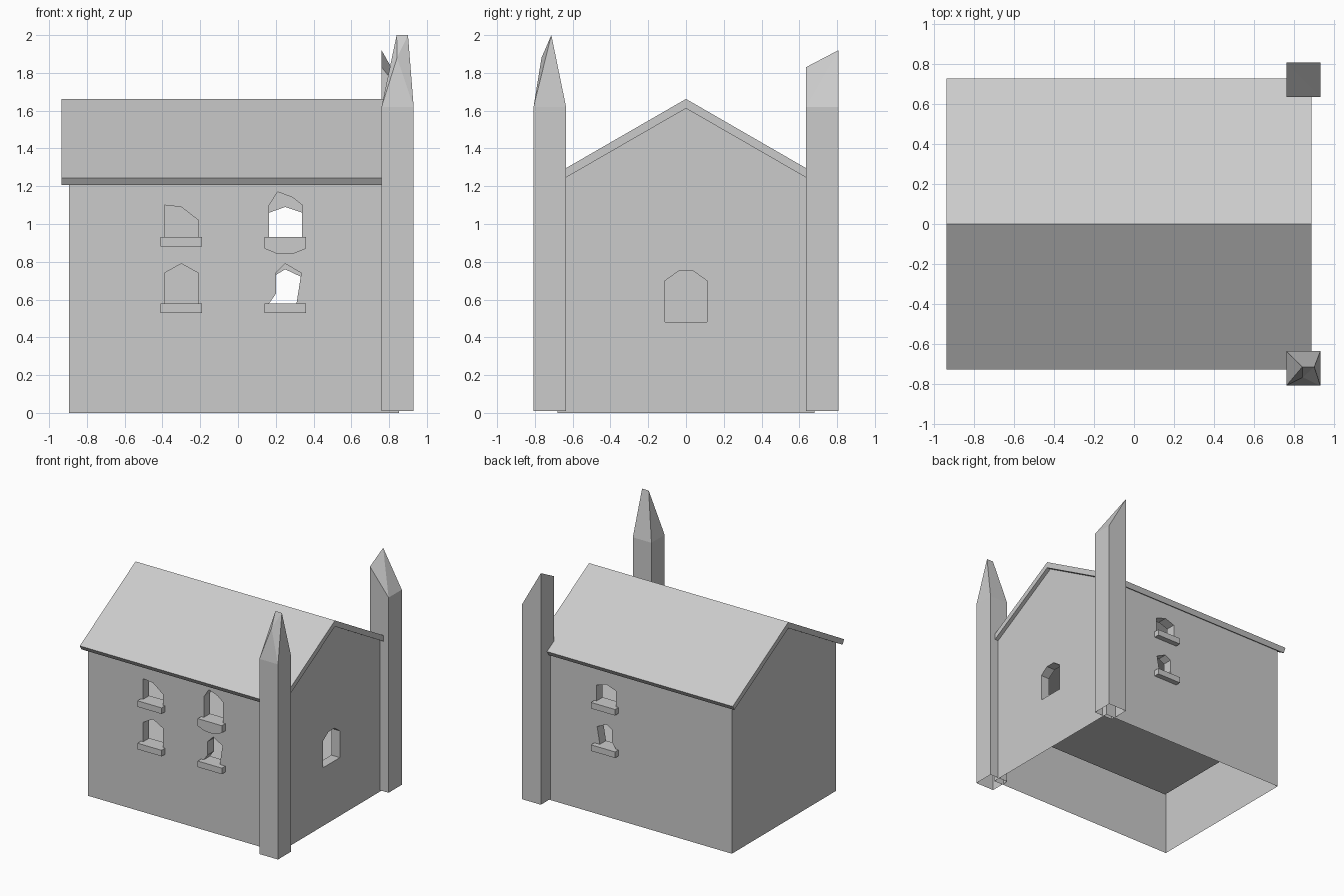
import bpy, bmesh

if "Cube" in bpy.data.objects:
    bpy.data.objects.remove(bpy.data.objects["Cube"])

stone = bpy.data.materials.new("pale_grey")
stone.diffuse_color = (0.6, 0.6, 0.6, 1)
stone.use_nodes = True
stone.node_tree.nodes["Principled BSDF"].inputs["Base Color"].default_value = stone.diffuse_color


def make(name, verts, faces):
    me = bpy.data.meshes.new(name)
    me.from_pydata(verts, [], faces)
    bm = bmesh.new()
    bm.from_mesh(me)
    bmesh.ops.recalc_face_normals(bm, faces=bm.faces)
    bm.to_mesh(me)
    bm.free()
    me.materials.append(stone)
    ob = bpy.data.objects.new(name, me)
    bpy.context.scene.collection.objects.link(ob)
    return ob


def prism(name, profile, axis, a, b):
    """Extrude a (horizontal, z) profile along x or y from a to b."""
    n = len(profile)
    put = (lambda h, z, d: (d, h, z)) if axis == "x" else (lambda h, z, d: (h, d, z))
    verts = [put(h, z, d) for d in (a, b) for h, z in profile]
    faces = [tuple(range(n)), tuple(range(2 * n - 1, n - 1, -1))]
    faces += [(i, (i + 1) % n, n + (i + 1) % n, n + i) for i in range(n)]
    return make(name, verts, faces)


def gable(w, bottom, eave, apex):
    return [(-w, bottom), (w, bottom), (w, eave), (0, apex), (-w, eave)]


# House walls with a lower and an upper room inside
walls = prism("house_walls", gable(0.68, 0, 1.221, 1.612), "x", -0.895, 0.853)
lower_room = [(-.60, .465), (.60, .465), (.60, .86), (-.60, .86)]
cutters = [prism("room_cutter", lower_room, "x", -0.82, 0.775),
           prism("room_cutter", gable(0.60, 0.905, 1.20, 1.545), "x", -0.82, 0.775)]

# Window openings: front (four), back (two), right gable (one)
front = [
    [(-.39, .93), (-.21, .93), (-.21, 1.02), (-.30, 1.09), (-.39, 1.10)],
    [(-.39, .58), (-.21, .58), (-.21, .74), (-.30, .79), (-.39, .74)],
    [(.165, .93), (.34, .93), (.34, 1.10), (.29, 1.14), (.21, 1.17), (.165, 1.10)],
    [(.165, .58), (.31, .58), (.335, .74), (.25, .79), (.20, .74), (.20, .63)],
]
back = [
    [(.165, .93), (.34, .93), (.34, 1.06), (.25, 1.09), (.165, 1.06)],
    [(.165, .58), (.31, .58), (.335, .72), (.25, .76), (.20, .73), (.20, .63)],
]
for p in front:
    cutters.append(prism("window_cutter", p, "y", -0.8, -0.5))
for p in back:
    cutters.append(prism("window_cutter", p, "y", 0.5, 0.8))
cutters.append(prism("window_cutter", [(-.11, .48), (.11, .48), (.11, .70), (.04, .75),
                                       (-.04, .75), (-.11, .70)], "x", 0.65, 0.95))
bpy.context.view_layer.objects.active = walls
for c in cutters:
    m = walls.modifiers.new("cut", "BOOLEAN")
    m.operation, m.solver, m.object = "DIFFERENCE", "EXACT", c
    bpy.ops.object.modifier_apply(modifier=m.name)
for c in cutters:
    bpy.data.objects.remove(c)

# Open underside
bm = bmesh.new()
bm.from_mesh(walls.data)
low = [f for f in bm.faces if all(v.co.z < 0.001 for v in f.verts)]
bmesh.ops.delete(bm, geom=low, context="FACES_ONLY")
bm.to_mesh(walls.data)
bm.free()

# Window sills
for x in (-0.30, 0.25):
    for z in (0.53, 0.88):
        prof = [(x - .11, z), (x + .11, z), (x + .11, z + .05), (x - .11, z + .05)]
        if x > 0:
            prism("back_sill", prof, "y", 0.62, 0.725)
            if z > 0.8:  # bowed sill
                prof = [(.14, .87), (.20, .845), (.25, .84), (.30, .845), (.36, .87),
                        (.36, .93), (.14, .93)]
        prism("front_sill", prof, "y", -0.725, -0.62)

# Gabled roof slab with eaves cut square to the slope
prism("roof", [(-.705, 1.206), (0, 1.612), (.705, 1.206), (.727, 1.243), (0, 1.662),
               (-.727, 1.243)], "x", -0.935, 0.885)


# Corner towers, open underneath; corners run round from front left
def tower(name, y0, y1, tops, faces):
    ring = [(.76, y0), (.93, y0), (.93, y1), (.76, y1)]
    verts = [(x, y, z) for z in (0.01, 1.62) for x, y in ring] + tops
    sides = [(i, (i + 1) % 4, 4 + (i + 1) % 4, 4 + i) for i in range(4)]
    make(name, verts, sides + faces)


# Front tower: pointed top (8 left tip, 9 right tip, 10 front shoulder)
tower("front_tower", -0.807, -0.635,
      [(.84, -.713, 2.0), (.90, -.713, 2.0), (.842, -.765, 1.88)],
      [(4, 5, 10), (4, 10, 8), (4, 8, 7), (7, 8, 9, 6), (5, 6, 9), (5, 9, 10), (10, 9, 8)])
# Back tower: slanted top (8 front left, 9 back left)
tower("back_tower", 0.635, 0.807,
      [(.76, .635, 1.83), (.76, .807, 1.92)],
      [(4, 5, 8), (6, 7, 9), (7, 4, 8, 9), (5, 6, 9), (5, 9, 8)])
